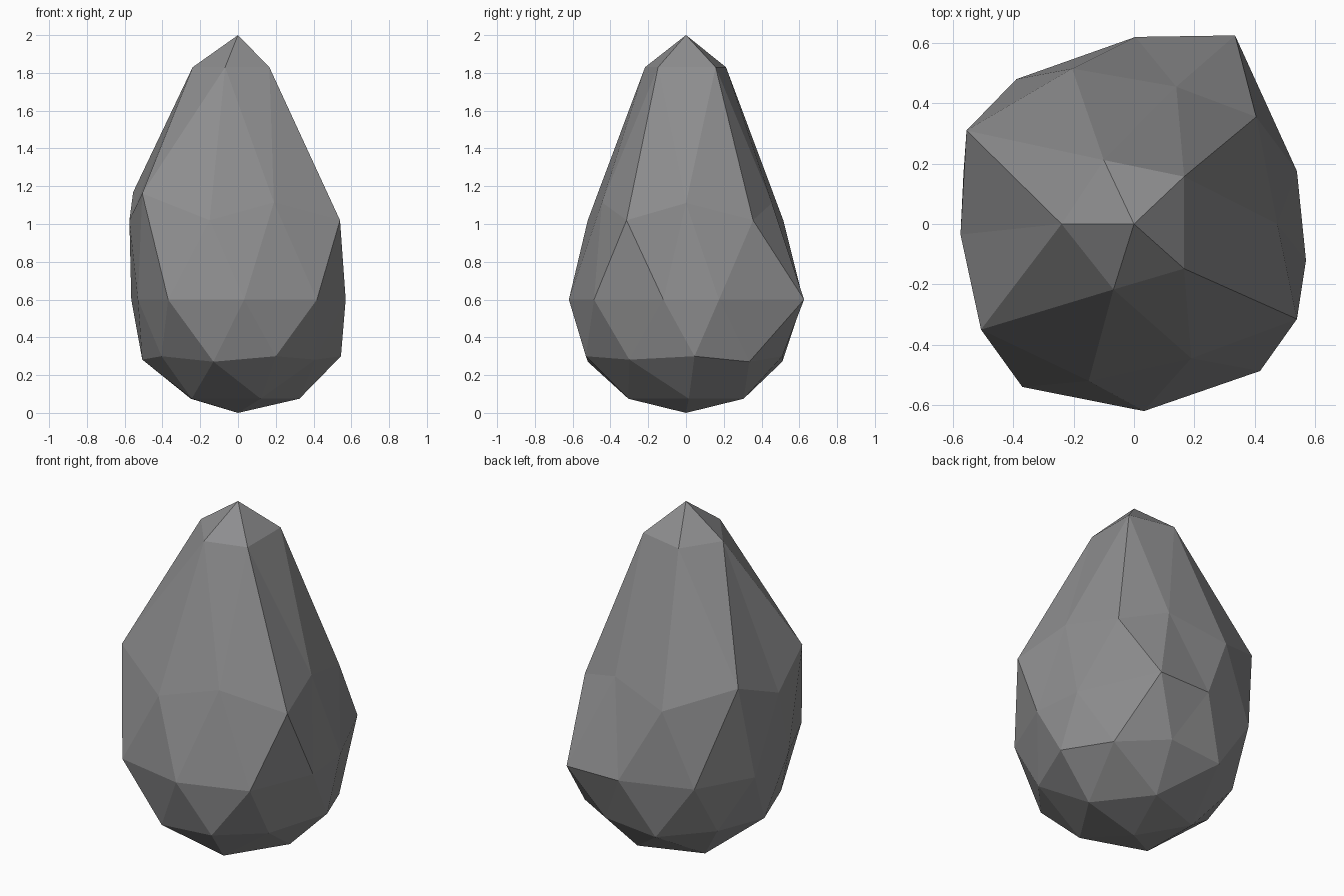
import bpy, bmesh, math
from mathutils import Matrix

if "Cube" in bpy.data.objects:
    bpy.data.objects.remove(bpy.data.objects["Cube"])

# Ring profile from top to bottom: (height, height change per unit radius, points by angle)
RINGS = [
    (1.83, 0.0, [(.166, .157), (-.10, .212), (-.24, 0), (-.068, -.217), (.166, -.148)]),
    (0.94, 0.36, [(.475, 0), (.14, .455), (-.555, .31), (-.507, -.35), (.19, -.445)]),
    (1.02, 0.0, [(.405, .355), (-.205, .515), (-.575, -.035), (-.15, -.52), (.54, -.315)]),
    (0.60, 0.0, [(.54, .175), (.335, .625), (.005, .62), (-.39, .48), (-.565, .17),
                 (-.53, -.19), (-.37, -.54), (.033, -.62), (.418, -.487), (.57, -.12)]),
    (0.30, 0.0, [(.545, .045), (.165, .51), (-.42, .31), (-.405, -.30), (.20, -.53)]),
    (0.48, -.39, [(.42, .335), (-.16, .51), (-.507, 0), (-.13, -.52), (.41, -.30)]),
    (0.075, 0.0, [(.325, .015), (.10, .305), (-.25, .18), (-.245, -.18), (.12, -.305)]),
]

# Faceted boulder: an icosphere whose rings are pushed to an irregular teardrop
bm = bmesh.new()
bmesh.ops.create_icosphere(bm, subdivisions=2, radius=1,
                           matrix=Matrix.Rotation(math.pi, 4, 'Z'))
groups = {}
for v in bm.verts:
    groups.setdefault(round(v.co.z, 2) + 0.0, []).append(v)
levels = [groups[z] for z in sorted(groups, reverse=True)]


def angle(v):
    return (math.atan2(v.co.y, v.co.x) + 0.1) % math.tau


levels[0][0].co = (0, 0, 2)
levels[-1][0].co = (0, 0, 0)
for verts, (z, slope, points) in zip(levels[1:-1], RINGS):
    for v, (x, y) in zip(sorted(verts, key=angle), points):
        v.co = (x, y, z + slope * math.hypot(x, y))
bmesh.ops.recalc_face_normals(bm, faces=bm.faces)

mesh = bpy.data.meshes.new("boulder")
bm.to_mesh(mesh)
bm.free()

# Single stone colour
stone = bpy.data.materials.new("stone grey")
stone.diffuse_color = (0.27, 0.27, 0.275, 1)
stone.use_nodes = True
stone.node_tree.nodes["Principled BSDF"].inputs["Base Color"].default_value = stone.diffuse_color
mesh.materials.append(stone)
bpy.context.collection.objects.link(bpy.data.objects.new("boulder", mesh))
